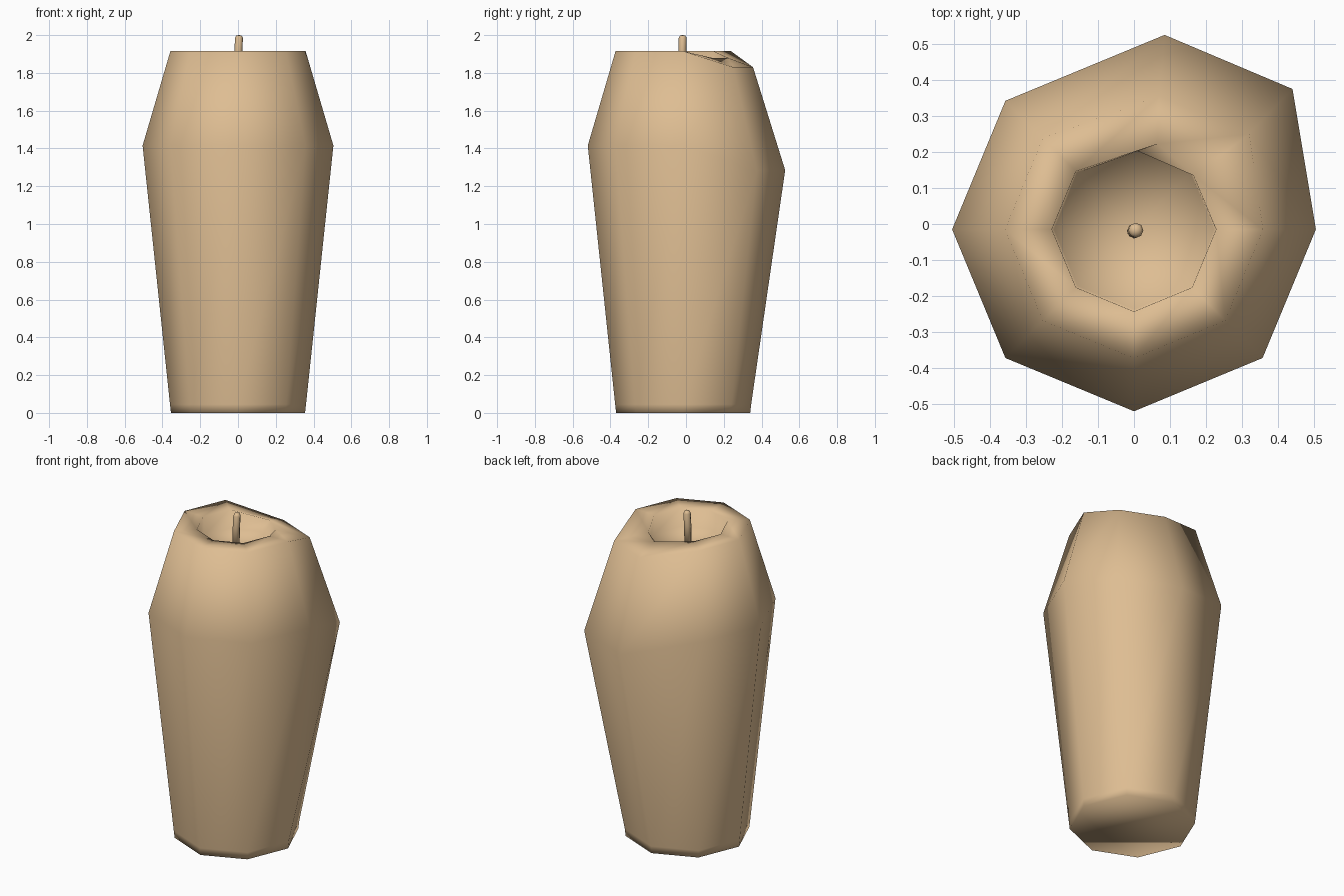
import bpy, bmesh, math
from mathutils import Vector

cube = bpy.data.objects.get("Cube")
if cube:
    bpy.data.objects.remove(cube, do_unlink=True)

wax = bpy.data.materials.new("tan_wax")
wax.use_nodes = True
color = (0.73, 0.51, 0.29, 1)
wax.diffuse_color = color
wax.node_tree.nodes["Principled BSDF"].inputs["Base Color"].default_value = color

SIDES = 8
CENTER_Y = -0.015


def ring(bm, radius, z, sides=SIDES, center=(0, CENTER_Y)):
    """Horizontal ring of vertices, first one on +x."""
    return [bm.verts.new((center[0] + radius * math.cos(i * math.tau / sides),
                          center[1] + radius * math.sin(i * math.tau / sides), z))
            for i in range(sides)]


def bridge(bm, low, high):
    n = len(low)
    for i in range(n):
        j = (i + 1) % n
        bm.faces.new((low[i], low[j], high[j], high[i]))


def fan(bm, loop, tip):
    for i in range(len(loop)):
        bm.faces.new((loop[i], loop[(i + 1) % len(loop)], tip))


def finish(bm, name):
    bmesh.ops.recalc_face_normals(bm, faces=bm.faces)
    for face in bm.faces:
        face.smooth = True
    mesh = bpy.data.meshes.new(name)
    bm.to_mesh(mesh)
    bm.free()
    mesh.materials.append(wax)
    obj = bpy.data.objects.new(name, mesh)
    bpy.context.collection.objects.link(obj)


# Candle body: outer wall, flat rim, then the hollow around the wick
bm = bmesh.new()
profile = [(0.355, 0.0), (0.36, 0.045), (0.505, 1.415), (0.358, 1.915),
           (0.228, 1.915), (0.222, 1.80)]
rings = [ring(bm, r, z) for r, z in profile]
for low, high in zip(rings, rings[1:]):
    bridge(bm, low, high)
bm.faces.new(list(reversed(rings[0])))
fan(bm, rings[-1], bm.verts.new((0, CENTER_Y, 1.79)))

# Melted corner: two neighbouring columns sag and slide outward
shoulder, rim, lip = rings[2], rings[3], rings[4]
for loop, corner, back in (
        (shoulder, (0.44, 0.375, 1.285), (0.085, 0.525, 1.285)),
        (rim, (0.32, 0.25, 1.83), (0.07, 0.355, 1.83)),
        (lip, (0.165, 0.135, 1.88), (0.065, 0.222, 1.88))):
    loop[1].co = Vector(corner)
    loop[2].co = Vector(back)
finish(bm, "candle_body")

# Wick: thin, slightly leaning, with a rounded tip
bm = bmesh.new()
wick = [ring(bm, r, z, SIDES, (x, -0.02 + x / 2))
        for r, z, x in ((0.02, 1.77, 0.0), (0.021, 1.91, 0.002),
                        (0.021, 1.985, 0.005), (0.014, 1.998, 0.005))]
for low, high in zip(wick, wick[1:]):
    bridge(bm, low, high)
bm.faces.new(list(reversed(wick[0])))
fan(bm, wick[-1], bm.verts.new((0.005, -0.0175, 2.0)))
finish(bm, "wick")
